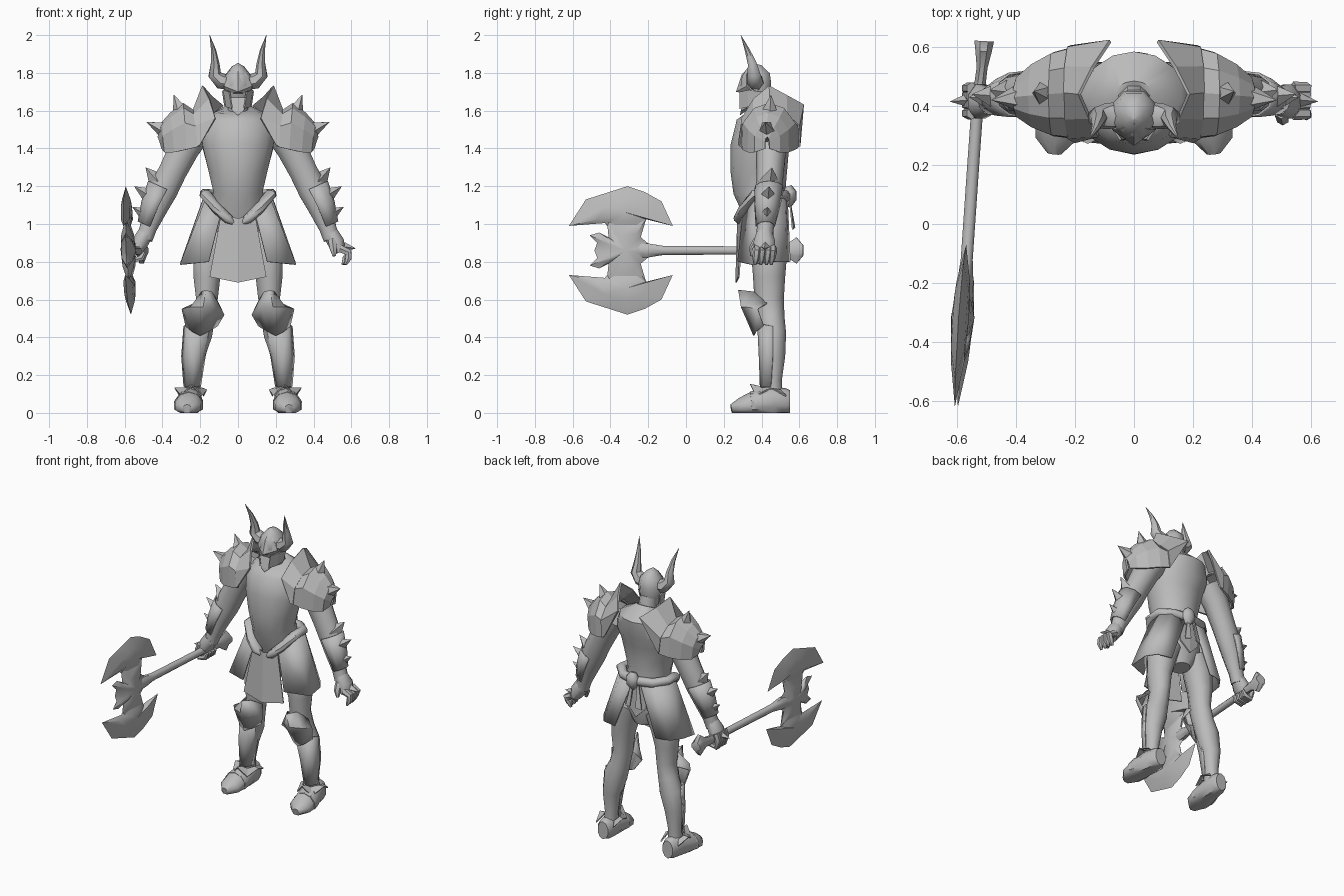
import bpy, bmesh, math
from mathutils import Vector as V

steel = bpy.data.materials.new("grey_steel")
steel.diffuse_color = (0.5, 0.5, 0.5, 1)
Y, Z = V((0, 1, 0)), V((0, 0, 1))


def finish(name, bm, mirror=False, smooth=False, thick=0):
    bmesh.ops.recalc_face_normals(bm, faces=bm.faces)
    me = bpy.data.meshes.new(name)
    bm.to_mesh(me)
    bm.free()
    me.materials.append(steel)
    ob = bpy.data.objects.new(name, me)
    bpy.context.collection.objects.link(ob)
    if smooth:
        bpy.ops.object.select_all(action='DESELECT')
        ob.select_set(True)
        bpy.context.view_layer.objects.active = ob
        bpy.ops.object.shade_smooth_by_angle(angle=math.radians(50))
    if thick:
        m = ob.modifiers.new("thickness", 'SOLIDIFY')
        m.thickness = thick
        m.offset = 0
    if mirror:
        m = ob.modifiers.new("mirror", 'MIRROR')
        m.use_mirror_merge = False
    return ob


def loft(bm, rings, closed=True):
    """Skin a list of point rows that have equal length."""
    rows = [[bm.verts.new(p) for p in r] for r in rings]
    n = len(rows[0])
    for a, b in zip(rows, rows[1:]):
        for i in range(n if closed else n - 1):
            j = (i + 1) % n
            bm.faces.new((a[i], a[j], b[j], b[i]))
    if closed:
        bm.faces.new(rows[0])
        bm.faces.new(rows[-1])


def add_tube(bm, path, n=10, ref=Y, floor=None):
    """Elliptical tube through (x, y, z, rx, ry) stations."""
    c = [V(p[:3]) for p in path]
    rings = []
    for i, p in enumerate(path):
        t = (c[min(i + 1, len(c) - 1)] - c[max(i - 1, 0)]).normalized()
        a = ref.cross(t).normalized()
        b = t.cross(a)
        ring = []
        for k in range(n):
            w = math.tau * (k + .5) / n
            q = c[i] + a * p[3] * math.cos(w) + b * p[-1] * math.sin(w)
            if floor is not None:
                q.z = max(q.z, floor)
            ring.append(q)
        rings.append(ring)
    loft(bm, rings)


def tube(name, path, n=10, ref=Y, mirror=False, smooth=True, floor=None):
    bm = bmesh.new()
    add_tube(bm, path, n, ref, floor)
    return finish(name, bm, mirror, smooth)


def tubes(name, paths, n=6, ref=Y, mirror=False):
    bm = bmesh.new()
    for p in paths:
        add_tube(bm, p, n, ref)
    return finish(name, bm, mirror, True)


def hull(name, pts, mirror=False):
    bm = bmesh.new()
    for p in pts:
        bm.verts.new(p)
    bmesh.ops.convex_hull(bm, input=bm.verts)
    return finish(name, bm, mirror)


def sheet(name, rows, mirror=False, thick=.008, smooth=False):
    bm = bmesh.new()
    loft(bm, rows, closed=False)
    return finish(name, bm, mirror, smooth, thick)


def spikes(name, items, n=4, mirror=True):
    """Pyramids from base to tip: (base, tip, radius)."""
    bm = bmesh.new()
    for base, tip, r in items:
        base, tip = V(base), V(tip)
        t = (tip - base).normalized()
        a = Y.cross(t).normalized()
        b = t.cross(a)
        ring = [bm.verts.new(base + r * (a * math.cos(math.tau * k / n) + b * math.sin(math.tau * k / n)))
                for k in range(n)]
        top = bm.verts.new(tip)
        for k in range(n):
            bm.faces.new((ring[k], ring[(k + 1) % n], top))
        bm.faces.new(ring)
    return finish(name, bm, mirror)


# torso, neck and pelvis
tube("torso", [(0, .45, .83, .06, .06), (0, .44, .92, .15, .095), (0, .42, 1.06, .15, .115),
               (0, .39, 1.18, .135, .14), (0, .385, 1.28, .16, .15), (0, .39, 1.4, .19, .155),
               (0, .42, 1.5, .205, .16), (0, .45, 1.575, .165, .135), (0, .43, 1.62, .07, .06)], n=14)
tube("neck", [(0, .43, 1.55, .06, .06), (0, .40, 1.68, .055, .06)], n=8)

# head: helmet, brow, jaw, horns
tube("helmet", [(0, .385, 1.62, .055, .055), (0, .38, 1.68, .075, .075), (0, .37, 1.74, .085, .088),
                (0, .37, 1.79, .07, .08), (0, .36, 1.83, .035, .045), (0, .355, 1.85, .005, .005)], n=8)
hull("brow_plate", [(0, .265, 1.70), (0, .295, 1.79), (0, .34, 1.84), (-.075, .32, 1.73), (.075, .32, 1.73),
                    (.07, .36, 1.68), (-.07, .36, 1.68), (.05, .32, 1.79), (-.05, .32, 1.79)])
hull("jaw", [(.03, .29, 1.6), (-.03, .29, 1.6), (0, .285, 1.575), (.05, .31, 1.67), (-.05, .31, 1.67),
             (.06, .38, 1.64), (-.06, .38, 1.64)])
sheet("cheek_guard", [[(.08, .40, 1.70), (.075, .33, 1.71), (.045, .285, 1.70)],
                      [(.07, .39, 1.63), (.06, .33, 1.62), (.03, .285, 1.61)]], True)
tube("horn", [(.05, .37, 1.75, .045), (.09, .365, 1.755, .045), (.125, .36, 1.79, .036), (.122, .35, 1.85, .024),
              (.13, .325, 1.92, .014), (.15, .29, 2.0, .001)], n=7, mirror=True)

# shoulder armour: raised collar row, valley, then a faceted dome that narrows outwards
collar = [(.20, .28, 1.42), (.12, .30, 1.56), (.15, .36, 1.66), (.185, .44, 1.73),
          (.14, .53, 1.68), (.08, .62, 1.63), (.2, .59, 1.42)]


def arc(x, yc, ry, z0, z1):
    out = []
    for k in range(7):
        w = math.pi * k / 6
        out.append((x + .02 * math.sin(w), yc - ry * math.cos(w) * (1 if k in (0, 6) else 1.12),
                    z0 + (z1 - z0) * math.sin(w) ** .8))
    return out


sheet("shoulder_collar", [collar, arc(.215, .445, .155, 1.41, 1.6)], True, .012)
sheet("shoulder_dome", [arc(.205, .445, .15, 1.41, 1.59), arc(.27, .44, .137, 1.395, 1.635),
                        arc(.335, .435, .105, 1.38, 1.585), arc(.385, .43, .065, 1.38, 1.53),
                        arc(.40, .43, .01, 1.40, 1.46)], True, .012)
spikes("shoulder_spikes", [((.29, .44, 1.565), (.34, .45, 1.685), .062), ((.365, .43, 1.49), (.485, .42, 1.54), .06)], 5)

# arms and bracers
tube("arm", [(.22, .45, 1.5, .09, .085), (.285, .45, 1.4, .085, .08), (.345, .445, 1.28, .078, .073),
             (.395, .44, 1.18, .08, .068), (.435, .43, 1.09, .068, .062), (.475, .42, .98, .048, .045),
             (.495, .415, .92, .045, .045)], mirror=True)
spikes("bracer_spikes", [((.42, .44, 1.22), (.49, .455, 1.3), .058), ((.44, .43, 1.13), (.55, .44, 1.2), .06),
                         ((.47, .425, 1.04), (.56, .43, 1.09), .05)], 4)


def bracer_row(cx, cy, z, r):
    rows = []
    for k in range(7):
        w = math.radians(-100 + 200 * k / 6)
        rows.append((cx + r * math.cos(w), cy + r * .92 * math.sin(w), z + .45 * r * math.cos(w)))
    return rows


sheet("bracer", [bracer_row(.39, .44, 1.19, .082), bracer_row(.437, .43, 1.09, .070),
                 bracer_row(.475, .42, .99, .052)], True, smooth=True)

# hands: palm on both sides, loose fingers on one, a grip on the other
tube("palm", [(.49, .415, .95, .045, .045), (.52, .415, .9, .048, .062), (.54, .415, .85, .032, .055)],
     n=8, mirror=True)
tubes("loose_fingers", [[(.54, y, .87, .023), (.585, y, .85, .021), (.585 - d, y - .005, .82, .019),
                         (.57 - d, y - .01, .785, .008)]
                        for y, d in ((.375, 0), (.405, .005), (.435, .005), (.46, .015))]
      + [[(.50, .38, .91, .026), (.505, .355, .87, .022), (.51, .35, .83, .01)]])
spikes("knuckle_spike", [((.56, .42, .88), (.625, .415, .87), .025)])
tubes("grip_fingers", [[(-.55, y, .90, .02), (-.565, y, .86, .02), (-.55, y, .81, .02), (-.51, y, .82, .018),
                        (-.495, y, .85, .01)] for y in (.375, .405, .435, .46)])

# legs, knee guards, boots
tube("leg", [(.10, .45, .95, .08, .09), (.15, .44, .84, .095, .095), (.165, .44, .72, .075, .085),
             (.165, .44, .6, .06, .078), (.185, .45, .5, .065, .072), (.21, .46, .42, .078, .07),
             (.235, .46, .3, .062, .065), (.24, .455, .17, .045, .052), (.245, .46, .06, .045, .055)], mirror=True)
sheet("knee_guard", [[(.225, .43, .58), (.19, .36, .64), (.17, .28, .65), (.14, .34, .64), (.11, .42, .59)],
                     [(.295, .38, .55), (.25, .32, .56), (.185, .295, .56), (.13, .32, .56), (.075, .37, .52)],
                     [(.275, .41, .46), (.24, .37, .43), (.2, .36, .41), (.16, .37, .43), (.11, .41, .46)]],
      True, smooth=True)
sheet("shin_guard", [[(.285, .46, .46), (.265, .40, .47), (.21, .382, .45), (.15, .40, .47), (.135, .45, .46)],
                     [(.297, .46, .3), (.275, .405, .3), (.235, .39, .28), (.19, .405, .3), (.175, .46, .3)],
                     [(.285, .45, .14), (.27, .41, .14), (.245, .395, .13), (.215, .41, .14), (.2, .45, .14)]],
      True, smooth=True)
tube("foot", [(.245, .55, .06, .04, .06), (.245, .53, .06, .052, .07), (.25, .46, .06, .06, .08),
              (.26, .37, .045, .078, .075), (.265, .29, .03, .072, .05), (.27, .24, .02, .025, .025)],
     ref=Z, mirror=True, floor=0.0)
tube("toe_band", [(.26, .40, .045, .066, .085), (.262, .345, .04, .08, .072)], ref=Z, mirror=True,
     smooth=False, floor=.002)
sheet("ankle_cuff", [[(.29, .50, .12), (.295, .45, .13), (.27, .4, .13), (.24, .385, .14), (.21, .4, .13),
                      (.19, .45, .13), (.195, .5, .12)],
                     [(.31, .53, .09), (.335, .45, .13), (.30, .37, .09), (.245, .34, .15), (.19, .37, .09),
                      (.165, .45, .12), (.18, .53, .09)]], True)

# skirt panels, open at the back
sheet("front_flap", [[(-.09, .30, 1.05), (0, .275, 1.03), (.09, .30, 1.05)],
                     [(-.15, .28, .72), (0, .265, .69), (.15, .28, .72)]])
sheet("side_flap", [[(.09, .305, 1.06), (.17, .36, 1.13), (.18, .46, 1.14), (.13, .52, 1.14), (.03, .535, 1.13)],
                    [(.155, .275, .80), (.305, .345, .785), (.30, .46, .8), (.25, .53, .8), (.155, .55, .8)]],
      True, smooth=True)
sheet("back_flap", [[(-.07, .525, 1.12), (0, .53, 1.12), (.07, .525, 1.12)],
                    [(-.07, .53, .97), (0, .54, .9), (.07, .53, .97)]])

# belt rolls, knot and sash tails
tube("belt", [(.025, .285, 1.005, .012, .012), (.05, .285, 1.025, .036, .026), (.11, .31, 1.08, .036, .028),
              (.17, .365, 1.155, .036, .028), (.175, .45, 1.16, .032, .028), (.11, .515, 1.15, .03, .03),
              (0, .54, 1.145, .025, .03)], n=8, ref=Z, mirror=True)
tube("belt_knot", [(.02, .54, 1.2, .02), (.02, .55, 1.17, .045, .035), (.02, .55, 1.13, .045, .035),
                   (.02, .54, 1.09, .015)], n=7)
sheet("sash_tails", [[(.015, .55, 1.12), (.03, .55, 1.12)], [(.02, .575, .98), (.06, .565, .97)]], True)

# axe: handle with flared butt
tube("axe_handle", [(-.508, .62, .86, .036, .03), (-.51, .585, .86, .03, .075), (-.515, .53, .86, .02, .035),
                    (-.53, .41, .86, .022, .024), (-.545, .2, .86, .022, .024), (-.567, -.12, .86, .022, .026),
                    (-.572, -.2, .86, .03, .04), (-.583, -.36, .86, .03, .04)], n=8, ref=Z)


def axe_part(name, outline, centre, half):
    """Flat outline in y-z that swells to a ridge at its centre."""
    bm = bmesh.new()

    def at(y, z, off=0):
        return bm.verts.new((-.53 - (.41 - y) * .07 - (z - .86) * .04 + off, y, z))
    rim = [at(*p) for p in outline]
    for s in (-half, half):
        mid = at(*centre, s)
        inner = [at((y + centre[0]) / 2, (z + centre[1]) / 2, s * .75) for y, z in outline]
        for i in range(len(rim)):
            j = (i + 1) % len(rim)
            bm.faces.new((rim[i], rim[j], inner[j], inner[i]))
            bm.faces.new((inner[i], inner[j], mid))
    finish(name, bm, smooth=True)


blade = [(-.62, .99), (-.53, 1.13), (-.42, 1.165), (-.31, 1.2), (-.22, 1.17), (-.13, 1.12), (-.07, .99),
         (-.21, 1.025), (-.24, .97), (-.40, .97), (-.43, 1.005)]
axe_part("axe_upper_blade", blade, (-.315, 1.06), .03)
axe_part("axe_lower_blade", [(y, 1.72 - z) for y, z in blade], (-.315, .66), .03)
half = [(-.21, 1.03), (-.42, 1.03), (-.41, .93), (-.46, .955), (-.51, .94), (-.47, .90), (-.485, .86)]
axe_part("axe_core", [(-.18, .88), (-.24, .93)] + half + [(y, 1.72 - z) for y, z in half[-2::-1]]
         + [(-.24, .79), (-.18, .84)], (-.32, .86), .04)
